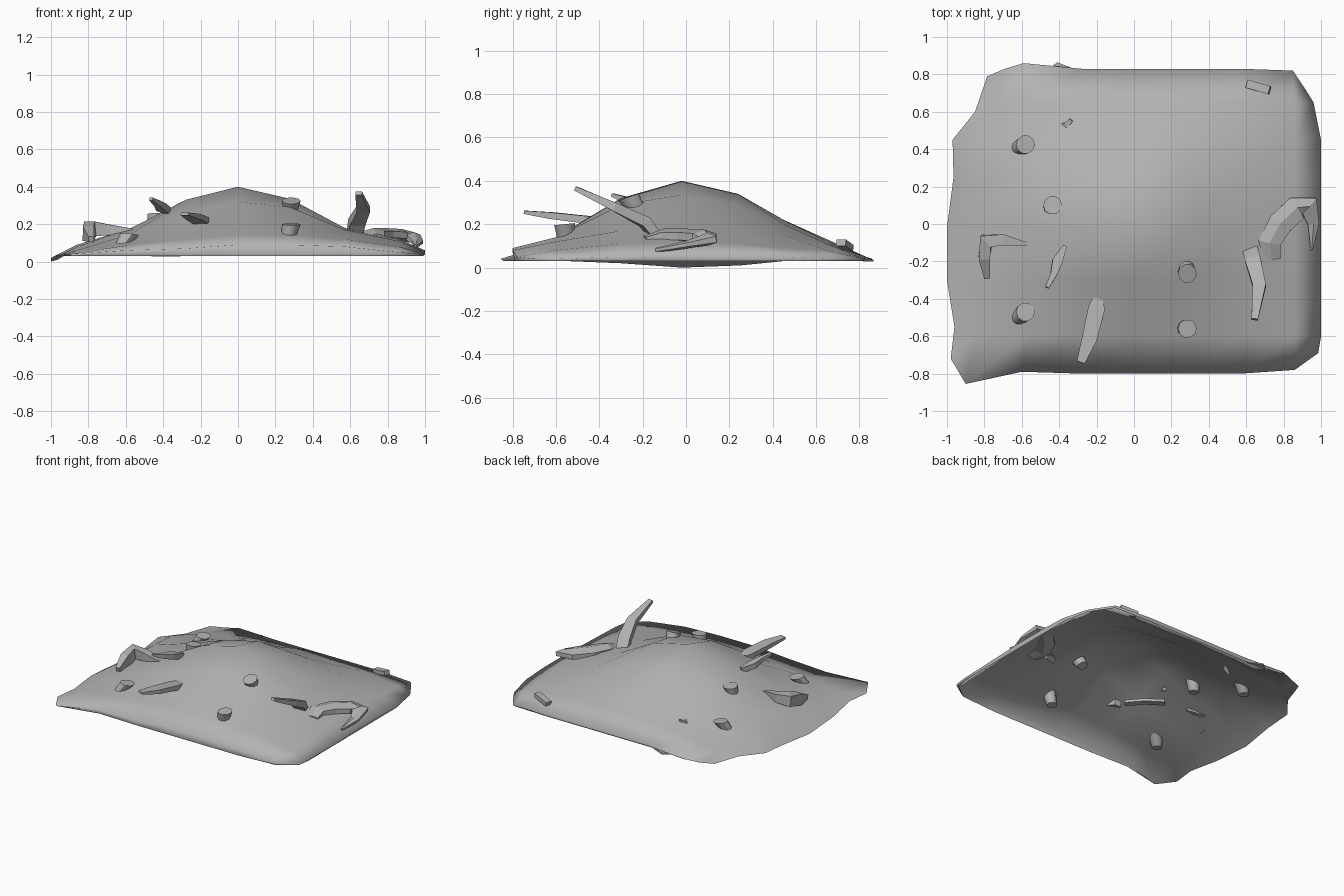
import bpy, bmesh, math
from mathutils import Vector

if "Cube" in bpy.data.objects:
    bpy.data.objects.remove(bpy.data.objects["Cube"])

grey = bpy.data.materials.new("dark_grey")
grey.diffuse_color = (.45, .45, .45, 1)
grey.use_nodes = True
grey.node_tree.nodes["Principled BSDF"].inputs["Base Color"].default_value = grey.diffuse_color


def finish(bm, name, smooth=True):
    bmesh.ops.recalc_face_normals(bm, faces=bm.faces)
    me = bpy.data.meshes.new(name)
    bm.to_mesh(me)
    bm.free()
    me.materials.append(grey)
    ob = bpy.data.objects.new(name, me)
    bpy.context.collection.objects.link(ob)
    for p in me.polygons:
        p.use_smooth = smooth
    return ob


def bridge(bm, rings):
    """Skin a list of vertex rings and cap both ends."""
    n = len(rings[0])
    for a, b in zip(rings, rings[1:]):
        for k in range(n):
            j = (k + 1) % n
            bm.faces.new((a[k], a[j], b[j], b[k]))
    bm.faces.new(rings[0])
    bm.faces.new(rings[-1])


def sweep(name, pts, widths, thick, sides=4):
    """Tapered flat bar following a path of points."""
    bm = bmesh.new()
    pts = [Vector(p) for p in pts]
    rings = []
    for i, p in enumerate(pts):
        t = (pts[min(i + 1, len(pts) - 1)] - pts[max(i - 1, 0)]).normalized()
        s = t.cross(Vector((0, 0, 1))).normalized()
        n = s.cross(t)
        ring = []
        for k in range(sides):
            a = 2 * math.pi * (k + 0.5) / sides
            f = 1 / math.cos(math.pi / sides)
            ring.append(bm.verts.new(p + s * math.cos(a) * f * widths[i] / 2
                                     + n * math.sin(a) * f * thick[i] / 2))
        rings.append(ring)
    bridge(bm, rings)
    return finish(bm, name, False)


def stub(base, top, tilt_x, tilt_y, r0=0.035, r1=0.05):
    """Leaning round stub whose cut top is nearly level."""
    bm = bmesh.new()
    rings = []
    for p, r in ((base, r0), (top, r1)):
        ring = []
        for k in range(10):
            a = 2 * math.pi * k / 10
            x, y = r * math.cos(a), r * math.sin(a)
            ring.append(bm.verts.new((p[0] + x, p[1] + y, p[2] + x * tilt_x + y * tilt_y)))
        rings.append(ring)
    bridge(bm, rings)
    ob = finish(bm, "stub")
    bpy.ops.object.select_all(action='DESELECT')
    bpy.context.view_layer.objects.active = ob
    ob.select_set(True)
    bpy.ops.object.shade_smooth_by_angle(angle=math.radians(40))


# Mound: an open smooth shell made from a coarse height grid with a ragged rim
X = [-1, -.86, -.57, -.28, 0, .28, .57, .86, 1]
Y = [-.8, -.6, -.3, -.02, .24, .45, .65, .83]
H = ((3, 4, 6, 7, 9, 9, 8, 5, 4),
     (3, 6, 9, 12, 14, 14, 12, 8, 4),
     (2, 8, 15, 25, 32, 29, 17, 11, 5),
     (0, 9, 18, 33, 40, 33.5, 18, 12, 6),
     (1, 8, 17, 27, 34, 29, 18, 11, 6),
     (3, 7, 12, 18, 22, 20, 15, 9, 5),
     (3, 5, 8, 11, 13, 12, 11, 8, 4),
     (3, 3, 4, 5, 5, 5, 5, 4, 4))
RIM = {(0, 0): (-.98, -.72), (0, 1): (-.90, -.855), (0, 2): (-.6, -.79), (1, 0): (-.96, -.55),
       (4, 0): (-.965, .25), (5, 0): (-.97, .45), (6, 0): (-.85, .6), (6, 1): (-.74, .63),
       (7, 0): (-.785, .79), (7, 1): (-.69, .83), (7, 2): (-.59, .86),
       (0, 7): (.86, -.78), (0, 8): (.985, -.69), (6, 8): (.96, .65),
       (7, 7): (.85, .82), (7, 8): (.91, .73)}
bm = bmesh.new()
grid = [[bm.verts.new((*RIM.get((j, i), (x, y)), H[j][i] / 100))
         for i, x in enumerate(X)] for j, y in enumerate(Y)]
for a, b in zip(grid, grid[1:]):
    for i in range(len(X) - 1):
        bm.faces.new((a[i], a[i + 1], b[i + 1], b[i]))
# low skirt under the front, right and back rim
edge = grid[0][1:] + [r[-1] for r in grid[1:]] + grid[-1][-2:1:-1]
low = [bm.verts.new((v.co.x * .99, v.co.y * .985, .03)) for v in edge]
for i in range(len(edge) - 1):
    bm.faces.new((low[i], low[i + 1], edge[i + 1], edge[i]))
finish(bm, "mound")

# Round stubs poking through the mound
for args in (((.275, -.21, .24), (.285, -.265, .325), 0, .35),
             ((.26, -.55, .09), (.285, -.56, .20), 0, .1),
             ((-.63, -.51, .07), (-.58, -.47, .145), -.1, -.1),
             ((-.45, .09, .17), (-.435, .10, .255), 0, -.1),
             ((-.63, .40, .08), (-.58, .425, .155), -.1, 0)):
    stub(*args)

# Flat sticks
sweep("upright_stick", [(.62, -.13, .13), (.635, -.19, .21), (.67, -.33, .28), (.645, -.51, .365)],
      [.08, .085, .07, .035], [.04, .05, .04, .02])
sweep("front_stick", [(-.195, -.40, .21), (-.20, -.45, .22), (-.24, -.62, .24), (-.285, -.74, .255)],
      [.05, .09, .08, .045], [.04, .035, .03, .015])
sweep("thin_stick", [(-.37, -.12, .27), (-.41, -.20, .29), (-.43, -.27, .31), (-.465, -.34, .335)],
      [.02, .055, .035, .02], [.04, .04, .03, .015])
sweep("buried_stick", [(-.22, -.36, .20), (-.32, -.27, .21), (-.42, -.18, .20)],
      [.05, .05, .05], [.02, .02, .02])

# Bent fragments, half sunk in the mound
sweep("left_bent_fragment", [(-.785, -.29, .12), (-.80, -.18, .15), (-.79, -.09, .175),
                             (-.70, -.085, .17), (-.56, -.11, .165)],
      [.03, .06, .08, .06, .015], [.03, .08, .08, .06, .02])
sweep("right_bent_fragment", [(.74, -.19, .13), (.725, -.10, .145), (.78, 0, .145), (.87, .085, .14),
                              (.935, .10, .13), (.96, .0, .105), (.95, -.14, .08)],
      [.09, .12, .13, .13, .11, .06, .01], [.03, .06, .06, .06, .05, .03, .02], sides=6)

# Small pieces on the back slope
sweep("back_chip", [(.605, .75, .09), (.725, .715, .115)], [.045, .045], [.03, .03])
sweep("back_shard", [(-.40, .525, .10), (-.36, .53, .135), (-.335, .555, .145)],
      [.01, .03, .02], [.02, .02, .01])

# Ragged flap at the back rim
sweep("rim_flap", [(-.46, .82, .033), (-.41, .845, .032), (-.31, .82, .033)],
      [.01, .04, .01], [.01, .01, .01])
